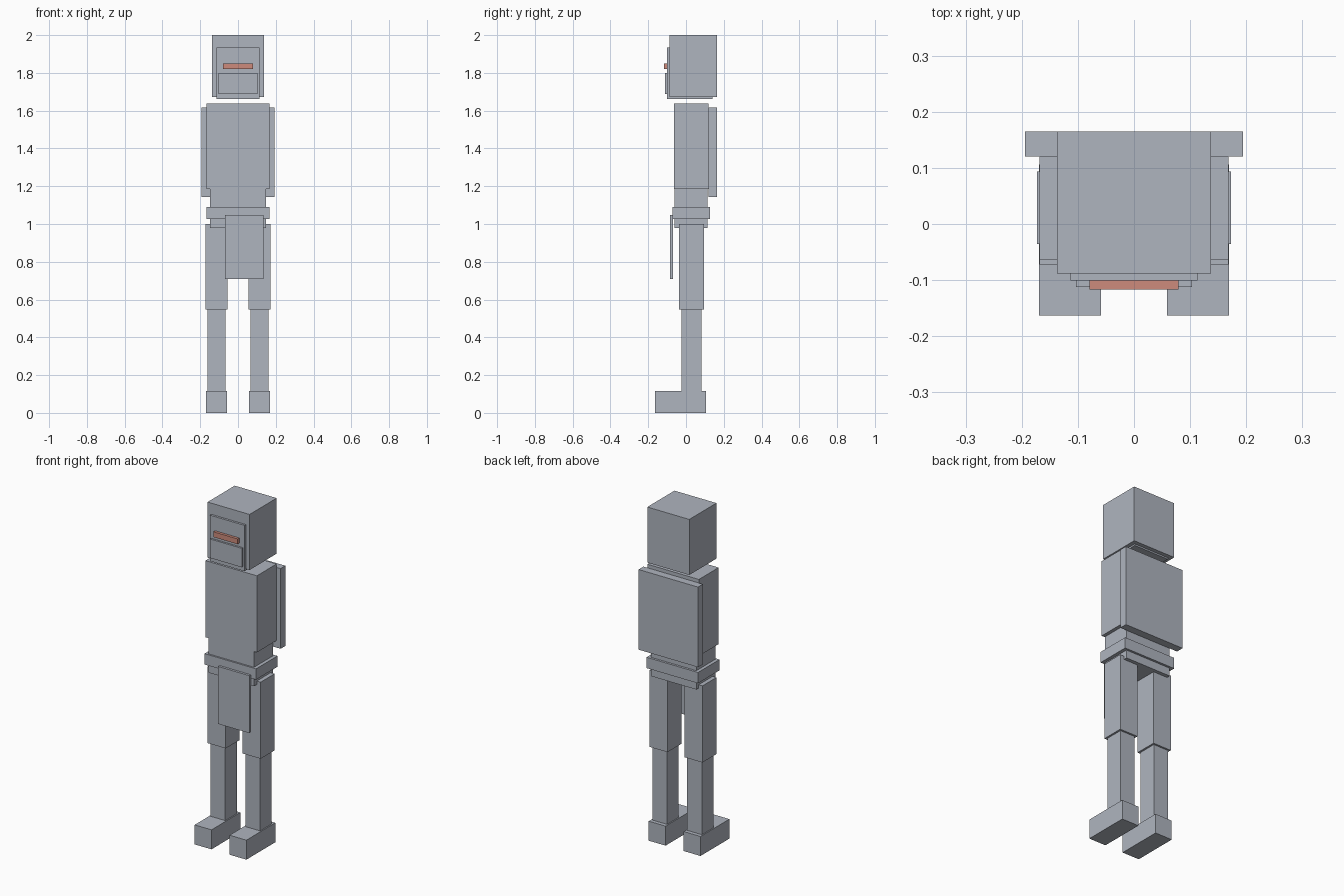
import bpy
import bmesh
from mathutils import Vector

cube = bpy.data.objects.get("Cube")
if cube:
    bpy.data.objects.remove(cube, do_unlink=True)


def make_material(name, rgb):
    mat = bpy.data.materials.new(name)
    mat.use_nodes = True
    color = (*rgb, 1.0)
    mat.diffuse_color = color
    mat.node_tree.nodes["Principled BSDF"].inputs["Base Color"].default_value = color
    return mat


grey = make_material("cool grey", (0.43, 0.46, 0.52))
red = make_material("soft red", (0.61, 0.26, 0.20))


def box(name, x, y, z, mat=grey):
    """Axis-aligned block given its (low, high) range on each axis."""
    low, high = (Vector(corner) for corner in zip(x, y, z))
    center = (low + high) / 2
    bm = bmesh.new()
    bmesh.ops.create_cube(bm, size=1)
    bmesh.ops.scale(bm, vec=high - low, verts=bm.verts)
    mesh = bpy.data.meshes.new(name)
    bm.to_mesh(mesh)
    bm.free()
    mesh.materials.append(mat)
    obj = bpy.data.objects.new(name, mesh)
    obj.location = center
    bpy.context.collection.objects.link(obj)
    return obj


def centred(name, half_width, y, z, mat=grey):
    return box(name, (-half_width, half_width), y, z, mat)


# Head: outer helmet around an inner head, with mouth plate and visor
centred("helmet", 0.137, (-0.088, 0.165), (1.672, 2.0))
centred("inner_head", 0.113, (-0.101, 0.141), (1.663, 1.934))
centred("mouth_plate", 0.103, (-0.112, -0.095), (1.688, 1.80))
centred("visor", 0.079, (-0.117, -0.098), (1.82, 1.851), red)

# Body
centred("chest", 0.168, (-0.064, 0.12), (1.185, 1.637))
centred("backpack", 0.194, (0.12, 0.165), (1.143, 1.616))
centred("waist", 0.148, (-0.062, 0.115), (0.98, 1.185))
centred("belt", 0.168, (-0.072, 0.128), (1.027, 1.091))
box("hanging_cloth", (-0.069, 0.134), (-0.086, -0.068), (0.708, 1.047))

# Legs, repeated on both sides
for side, sign in (("left", 1), ("right", -1)):
    def leg_part(name, half_width, y, z):
        middle = sign * 0.114
        box(f"{side}_{name}", (middle - half_width, middle + half_width), y, z)

    leg_part("thigh", 0.059, (-0.036, 0.094), (0.548, 1.0))
    leg_part("shin", 0.048, (-0.025, 0.083), (0.10, 0.56))
    leg_part("foot", 0.055, (-0.163, 0.106), (0.0, 0.115))
